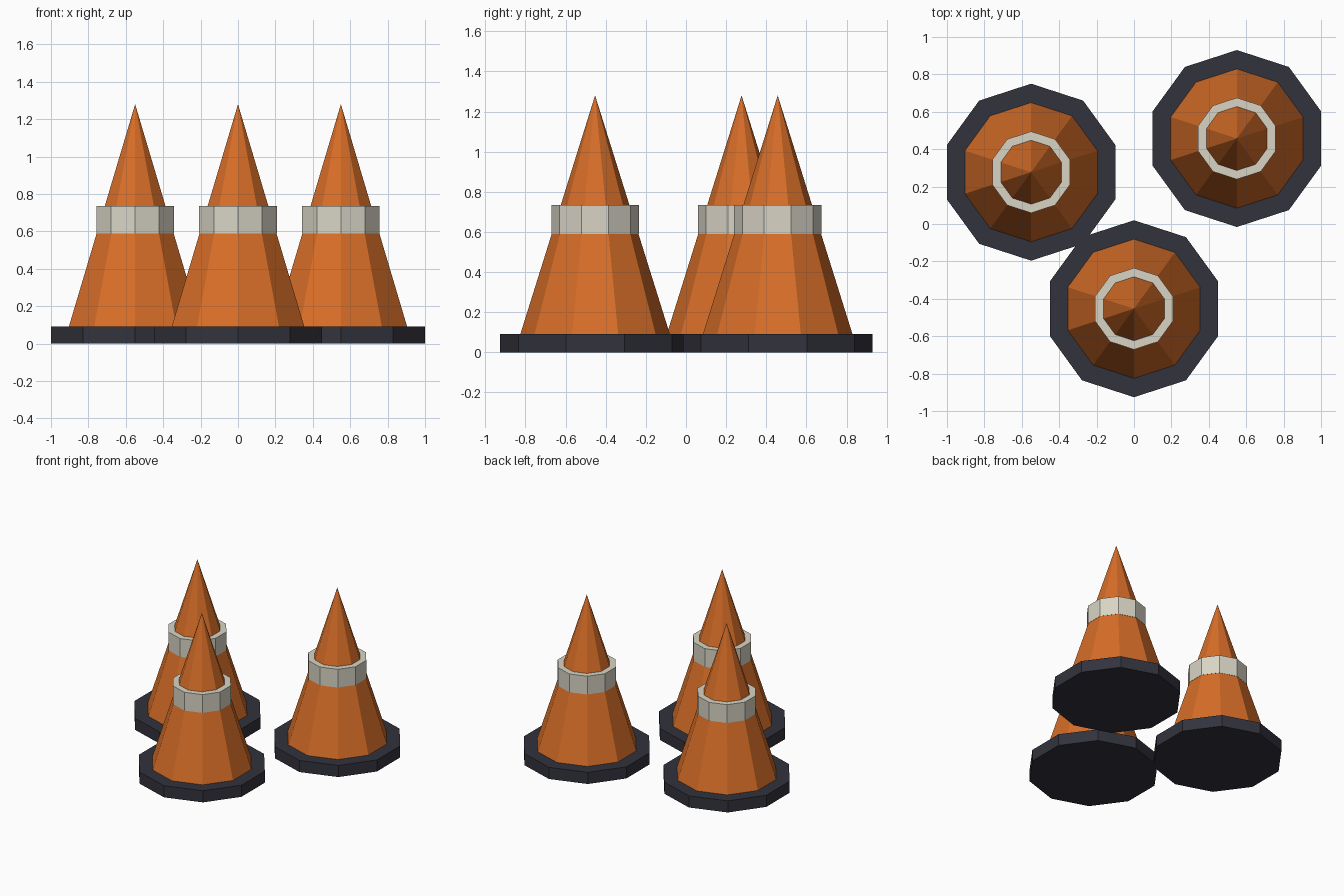
import bpy

SIDES = 10
HEIGHT = 1.28

cube = bpy.data.objects.get("Cube")
if cube:
    bpy.data.objects.remove(cube, do_unlink=True)


def make_material(name, colour):
    mat = bpy.data.materials.new(name)
    mat.use_nodes = True
    mat.diffuse_color = (*colour, 1)
    mat.node_tree.nodes["Principled BSDF"].inputs["Base Color"].default_value = (*colour, 1)
    return mat


orange = make_material("orange", (0.68, 0.155, 0.021))
white = make_material("off_white", (0.69, 0.66, 0.56))
black = make_material("dark_rubber", (0.032, 0.033, 0.046))


def add_tapered(name, x, y, bottom, top, r_bottom, r_top, mat):
    """Flat-shaded ten-sided frustum with a corner towards +y."""
    bpy.ops.mesh.primitive_cone_add(
        vertices=SIDES, radius1=r_bottom, radius2=r_top,
        depth=top - bottom, location=(x, y, (bottom + top) / 2))
    obj = bpy.context.object
    obj.name = name
    obj.data.materials.append(mat)
    return obj


# Three identical traffic cones: base slab, body and reflective band
places = {"left": (0.55, 0.457), "right": (-0.55, 0.277), "front": (0, -0.453)}
for side, (x, y) in places.items():
    add_tapered(side + "_cone_base", x, y, 0, 0.092, 0.473, 0.473, black)
    # The body starts just inside the slab so their undersides do not overlap
    add_tapered(side + "_cone_body", x, y, 0.003, HEIGHT, 0.4, 0, orange)
    add_tapered(side + "_cone_band", x, y, 0.59, 0.735, 0.218, 0.218, white)
